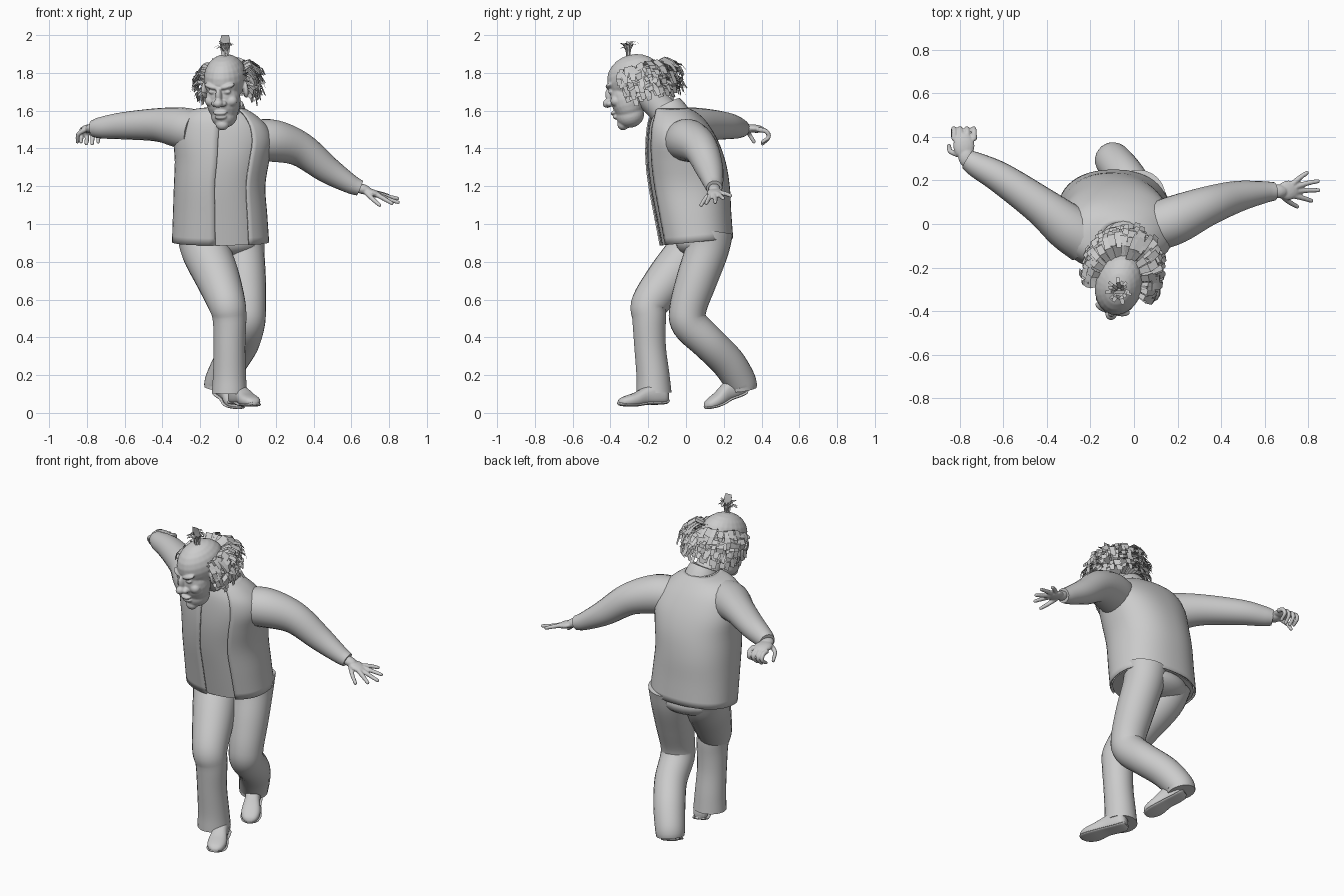
import bpy, bmesh, math, random
from mathutils import Vector, Matrix, Euler

if "Cube" in bpy.data.objects:
    bpy.data.objects.remove(bpy.data.objects["Cube"])

random.seed(4)


def finish(name, bm, matrix=None, angle=50):
    me = bpy.data.meshes.new(name)
    if matrix:
        bm.transform(matrix)
    bmesh.ops.recalc_face_normals(bm, faces=bm.faces)
    bm.to_mesh(me)
    bm.free()
    for p in me.polygons:
        p.use_smooth = True
    me.set_sharp_from_angle(angle=math.radians(angle))
    ob = bpy.data.objects.new(name, me)
    bpy.context.collection.objects.link(ob)
    return ob


def loft(bm, rings, closed=True, caps=True):
    vs = [[bm.verts.new(p) for p in r] for r in rings]
    n = len(vs[0])
    for a, b in zip(vs, vs[1:]):
        for i in range(n if closed else n - 1):
            j = (i + 1) % n
            bm.faces.new((a[i], a[j], b[j], b[i]))
    if caps and closed:
        bm.faces.new(vs[0])
        bm.faces.new(vs[-1])


def spline(pts, steps):
    """Catmull-Rom through tuples of any length."""
    p = [Vector(q) for q in pts]
    p = [p[0] * 2 - p[1]] + p + [p[-1] * 2 - p[-2]]
    out = []
    for a, b, c, d in zip(p, p[1:], p[2:], p[3:]):
        for k in range(steps):
            t = k / steps
            out.append((b * 2 + (c - a) * t + (a * 2 - b * 5 + c * 4 - d) * t * t
                        + (b * 3 - a - c * 3 + d) * t ** 3) * 0.5)
    return out + [p[-2]]


def tube(bm, pts, sides=20, steps=5):
    """Swept round tube; each point is (x, y, z, radius)."""
    path = spline(pts, steps)
    rings, u = [], Vector((0.31, 0.2, 0.93))
    for i, q in enumerate(path):
        t = (path[min(i + 1, len(path) - 1)].xyz - path[max(i - 1, 0)].xyz).normalized()
        if i == 0 and abs(t.z) > 0.7:
            u = Vector((1, 0, 0))
        u = (u - t * u.dot(t)).normalized()
        v = t.cross(u)
        rings.append([q.xyz + (u * math.cos(a) + v * math.sin(a)) * q.w
                      for a in (2 * math.pi * k / sides for k in range(sides))])
    loft(bm, rings)


def make_tube(name, pts, **kw):
    bm = bmesh.new()
    tube(bm, pts, **kw)
    return finish(name, bm)


def blob(bm, c, r, rot=(0, 0, 0), seg=24):
    m = Matrix.LocRotScale(Vector(c), Euler([math.radians(a) for a in rot]), Vector(r))
    bmesh.ops.create_uvsphere(bm, u_segments=seg, v_segments=seg // 2, radius=1, matrix=m)


def fuse(ob, voxel, smooth):
    m = ob.modifiers.new("fuse", 'REMESH')
    m.mode, m.voxel_size, m.use_smooth_shade = 'VOXEL', voxel, True
    s = ob.modifiers.new("soften", 'SMOOTH')
    s.factor, s.iterations = 0.5, smooth


# Torso: z, x min, x max, y min, y max, side tilt, front-back tilt
TORSO = [(0.905, -.35, .165, -.14, .25, 0, .1), (1.05, -.345, .155, -.17, .24, 0, .05),
         (1.2, -.34, .145, -.2, .232, 0, 0), (1.33, -.335, .165, -.215, .21, 0, 0),
         (1.44, -.34, .185, -.215, .17, .05, 0), (1.53, -.31, .165, -.205, .115, .12, 0),
         (1.585, -.24, .11, -.185, .06, .12, 0), (1.615, -.15, .04, -.17, .01, .05, 0)]


def torso_rings(a0, a1, n, inset=0):
    rings = []
    for z, x0, x1, y0, y1, tx, ty in spline(TORSO, 4):
        ring = []
        for k in range(n):
            a = a0 + (a1 - a0) * k / (n - 1)
            s, c = math.sin(a), math.cos(a)
            dx = ((x1 - x0) / 2 - inset) * math.copysign(abs(s) ** .88, s)
            dy = -((y1 - y0) / 2 - inset) * math.copysign(abs(c) ** .88, c)
            ring.append(((x0 + x1) / 2 + dx, (y0 + y1) / 2 + dy, z - tx * dx + ty * dy))
        rings.append(ring)
    return rings


bm = bmesh.new()
loft(bm, torso_rings(.58, 2 * math.pi - .08, 48), closed=False)
vest = finish("open_vest", bm)
vest.modifiers.new("cloth", 'SOLIDIFY').thickness = 0.008
bm = bmesh.new()
loft(bm, torso_rings(0, 2 * math.pi * 47 / 48, 48, inset=.014))
finish("shirt", bm)
make_tube("collar", [(-.05, -.07, 1.56, .1), (-.052, -.09, 1.6, .092), (-.055, -.105, 1.63, .082)])

# Sleeves
make_tube("right_sleeve", [(-.22, -.07, 1.49, .115), (-.31, -.01, 1.51, .108), (-.43, .085, 1.525, .088),
                           (-.61, .21, 1.52, .072), (-.72, .27, 1.51, .058), (-.765, .297, 1.505, .046)])
make_tube("left_sleeve", [(.08, -.02, 1.44, .11), (.19, .02, 1.44, .112), (.33, .08, 1.395, .092),
                          (.47, .125, 1.29, .073), (.59, .145, 1.215, .052), (.645, .15, 1.19, .042)])


# Hands: a soft palm with tapered fingers
def hand(name, palm, fingers):
    bm = bmesh.new()
    for c, r, rot in palm:
        blob(bm, c, r, rot, 16)
    for f in fingers:
        n = len(f) - 1
        tube(bm, [(*p, .014 - .004 * i / n) for i, p in enumerate(f)], sides=10, steps=4)
        blob(bm, f[-1], (.0105,) * 3, seg=10)
    fuse(finish(name, bm), .005, 2)


hand("left_hand", [((.66, .15, 1.185), (.05, .032, .027), (0, 15, 0)),
                   ((.71, .155, 1.165), (.055, .045, .02), (0, 18, 0))],
     [[(.73, .185, 1.165), (.765, .215, 1.158), (.795, .235, 1.15)],
      [(.74, .17, 1.16), (.795, .187, 1.145), (.845, .197, 1.135)],
      [(.74, .15, 1.155), (.80, .155, 1.13), (.848, .155, 1.115)],
      [(.735, .13, 1.155), (.78, .118, 1.13), (.815, .107, 1.11)],
      [(.68, .13, 1.165), (.715, .1, 1.13), (.75, .08, 1.1)]])
hand("right_hand", [((-.77, .31, 1.505), (.038, .05, .028), (-5, 0, 0)),
                    ((-.782, .36, 1.505), (.05, .06, .022), (-5, 0, 0))],
     [[(x, .385, 1.5), (x, .425, 1.49), (x - .003, .438, 1.46), (x - .006, .405, z)]
      for x, z in ((-.735, 1.435), (-.766, 1.425), (-.797, 1.425), (-.826, 1.435))]
     + [[(-.81, .32, 1.5), (-.845, .335, 1.475), (-.85, .36, 1.435)]])

# Trousers
make_tube("right_trouser_leg", [(-.19, .07, .96, .135), (-.17, .03, .86, .13), (-.11, -.085, .72, .118),
                                (-.06, -.19, .58, .1), (-.045, -.195, .5, .09), (-.045, -.19, .35, .084),
                                (-.045, -.175, .2, .088), (-.045, -.17, .105, .094)], sides=24)
make_tube("left_trouser_leg", [(.02, .125, .96, .125), (.025, .11, .86, .115), (.04, .055, .7, .108),
                               (.05, .01, .55, .098), (.045, .02, .47, .097), (.02, .12, .37, .092),
                               (-.04, .22, .27, .09), (-.09, .285, .17, .085), (-.1, .295, .125, .08)], sides=24)
bm = bmesh.new()
blob(bm, (-.08, .09, .9), (.2, .145, .085))
finish("trouser_seat", bm)


# Shoes: profile of distance, half width, bottom, top
SHOE = [(-.005, .022, .012, .075), (.015, .04, .003, .1), (.06, .043, .002, .115), (.12, .043, .006, .1),
        (.18, .053, .002, .075), (.225, .052, .004, .064), (.262, .038, .01, .052), (.28, .015, .017, .036)]


def shoe(name, loc, pitch, yaw, length=1):
    m = Matrix.LocRotScale(Vector(loc), Euler((math.radians(pitch), 0, math.radians(yaw))),
                           Vector((1, length, 1)))
    for part, grow, lift in (("upper", 0, 0), ("sole", .005, None)):
        bm, rings = bmesh.new(), []
        for d, w, b, t in spline(SHOE, 3):
            if lift is None:
                t = b + .016
            ring = []
            for k in range(20):
                a = 2 * math.pi * k / 20
                c, s = math.cos(a), math.sin(a)
                ring.append(((w + grow) * math.copysign(abs(c) ** .75, c), -d,
                             (b + t) / 2 + (t - b) / 2 * math.copysign(abs(s) ** .85, s)))
            rings.append(ring)
        loft(bm, rings)
        finish(name + "_" + part, bm, m)


shoe("right_shoe", (-.025, -.1, .045), 4, 24)
shoe("left_shoe", (-.105, .32, .1), 22, 27, .9)

# Head, fused from soft volumes in its own tilted frame
HEAD = (Matrix.Translation((-.067, -.272, 1.773)) @ Matrix.Rotation(math.radians(-15), 4, 'Z')
        @ Matrix.Rotation(math.radians(15), 4, 'X'))
bm = bmesh.new()
for c, r in [((0, 0, 0), (.112, .15, .125)), ((0, -.07, -.1), (.092, .085, .125)),
             ((0, -.075, -.185), (.07, .075, .065)), ((0, -.125, -.222), (.036, .03, .03)),
             ((0, -.155, -.06), (.017, .025, .045)), ((0, -.178, -.092), (.026, .027, .023)),
             ((0, -.152, -.15), (.038, .022, .012)), ((0, -.147, -.174), (.034, .021, .013))]:
    blob(bm, c, r)
for s in (-1, 1):
    blob(bm, (s * .023, -.16, -.098), (.019, .02, .016))
    blob(bm, (s * .043, -.133, -.01), (.042, .021, .014), (0, s * -12, s * 15))
    blob(bm, (s * .055, -.115, -.095), (.034, .03, .03))
    blob(bm, (s * .112, -.015, -.06), (.014, .03, .045), (-10, 0, s * 20))
    blob(bm, (s * .04, -.134, -.04), (.022, .014, .012))
fuse(finish("head", bm, HEAD), .005, 4)
make_tube("neck", [(-.055, -.07, 1.54, .085), (-.06, -.13, 1.61, .075), (-.068, -.21, 1.69, .075)])


# Hair: bent flat locks in rows around the sides and back
def lock(bm, pts, side, w):
    loft(bm, [[p - side * w * f, p + side * w * f] for p, f in zip(pts, (.7, 1, 1, .75))],
         closed=False)


rnd = random.uniform
bm = bmesh.new()
for row in range(6):
    for k in range(27):
        az = math.radians(-102 + 204 * k / 26 + rnd(-4, 4))
        back = max(0, math.cos(az))
        el = math.radians(28 - row * 14 + rnd(-5, 5))
        d = Vector((math.sin(az) * math.cos(el), math.cos(az) * math.cos(el), math.sin(el)))
        root = Vector((d.x * .105, d.y * .135 + .01, d.z * .12 - .015))
        out = Vector((math.sin(az), math.cos(az), 0))
        side = (Vector((out.y, -out.x, 0)) + Vector((0, 0, rnd(-.35, .35)))).normalized()
        reach = (.07 + .04 * back) * rnd(.8, 1.15)
        drop = rnd(.03, .065)
        up = Vector((0, 0, 1))
        lock(bm, [root, root + out * reach * .6 + up * rnd(.005, .022),
                  root + out * reach - up * drop * .3,
                  root + out * reach * rnd(.95, 1.15) - up * drop], side, rnd(.012, .02))
finish("side_hair", bm, HEAD, 30)

# Tuft of short locks on the crown
bm = bmesh.new()
base = Vector((-.068, -.305, 1.885))
for k in range(16):
    a = 2 * math.pi * k / 16 + rnd(-.2, .2)
    out = Vector((math.cos(a), math.sin(a), 0))
    r, h = rnd(.03, .068), rnd(.045, .085)
    lock(bm, [base + out * .008, base + out * .012 + Vector((0, 0, h * .6)),
              base + out * r * .6 + Vector((0, 0, h)), base + out * r + Vector((0, 0, h * rnd(.75, 1.1)))],
         Vector((-out.y, out.x, 0)), rnd(.006, .011))
lock(bm, [base + Vector((0, y, z)) for y, z in ((0, 0), (0, .05), (-.008, .09), (-.015, .115))],
     Vector((1, 0, 0)), .026)
finish("crown_tuft", bm, angle=30)
